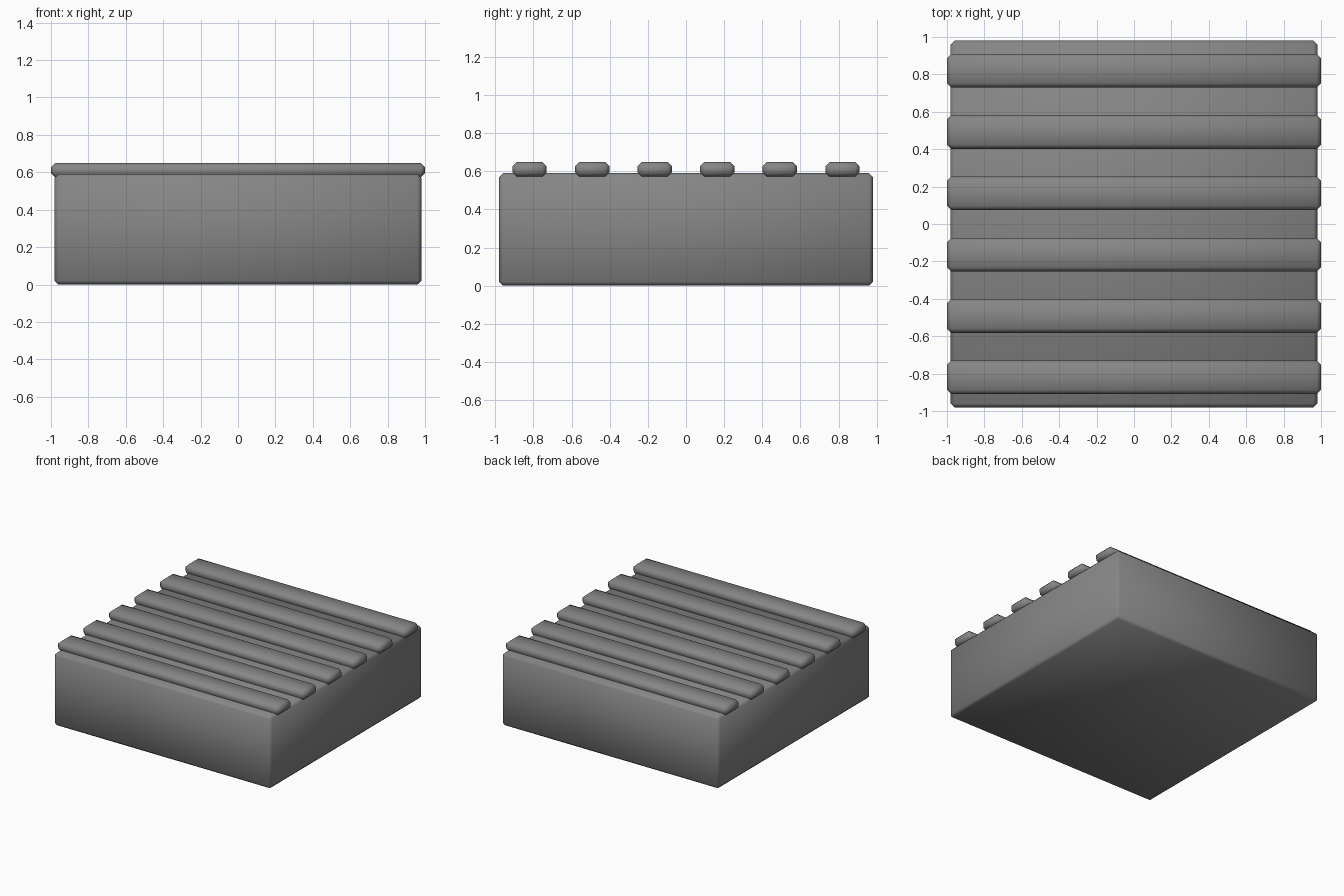
import bpy

if "Cube" in bpy.data.objects:
    bpy.data.objects.remove(bpy.data.objects["Cube"])

# Dark grey finish
dark = bpy.data.materials.new("dark_grey")
dark.diffuse_color = (0.24, 0.24, 0.24, 1)
dark.use_nodes = True
dark.node_tree.nodes["Principled BSDF"].inputs["Base Color"].default_value = dark.diffuse_color


def soft_box(name, size, center, bevel):
    """Box with one-segment chamfers and smooth shading."""
    bpy.ops.mesh.primitive_cube_add(size=1, location=center)
    obj = bpy.context.object
    obj.name = name
    obj.scale = size
    bpy.ops.object.transform_apply(location=False, rotation=False, scale=True)
    mod = obj.modifiers.new("chamfer", "BEVEL")
    mod.width = bevel
    mod.segments = 1
    mod.limit_method = "NONE"
    bpy.ops.object.shade_smooth()
    obj.data.materials.append(dark)
    return obj


# Solid base block
soft_box("base_block", (1.96, 1.96, 0.59), (0, 0, 0.295), 0.02)

# Six evenly spaced ribs, sunk slightly into the top and overhanging the sides
RIBS, PITCH = 6, 0.328
for i in range(RIBS):
    y = (i - (RIBS - 1) / 2) * PITCH
    soft_box(f"top_rib_{i + 1}", (2.0, 0.18, 0.078), (0, y, 0.61), 0.023)
